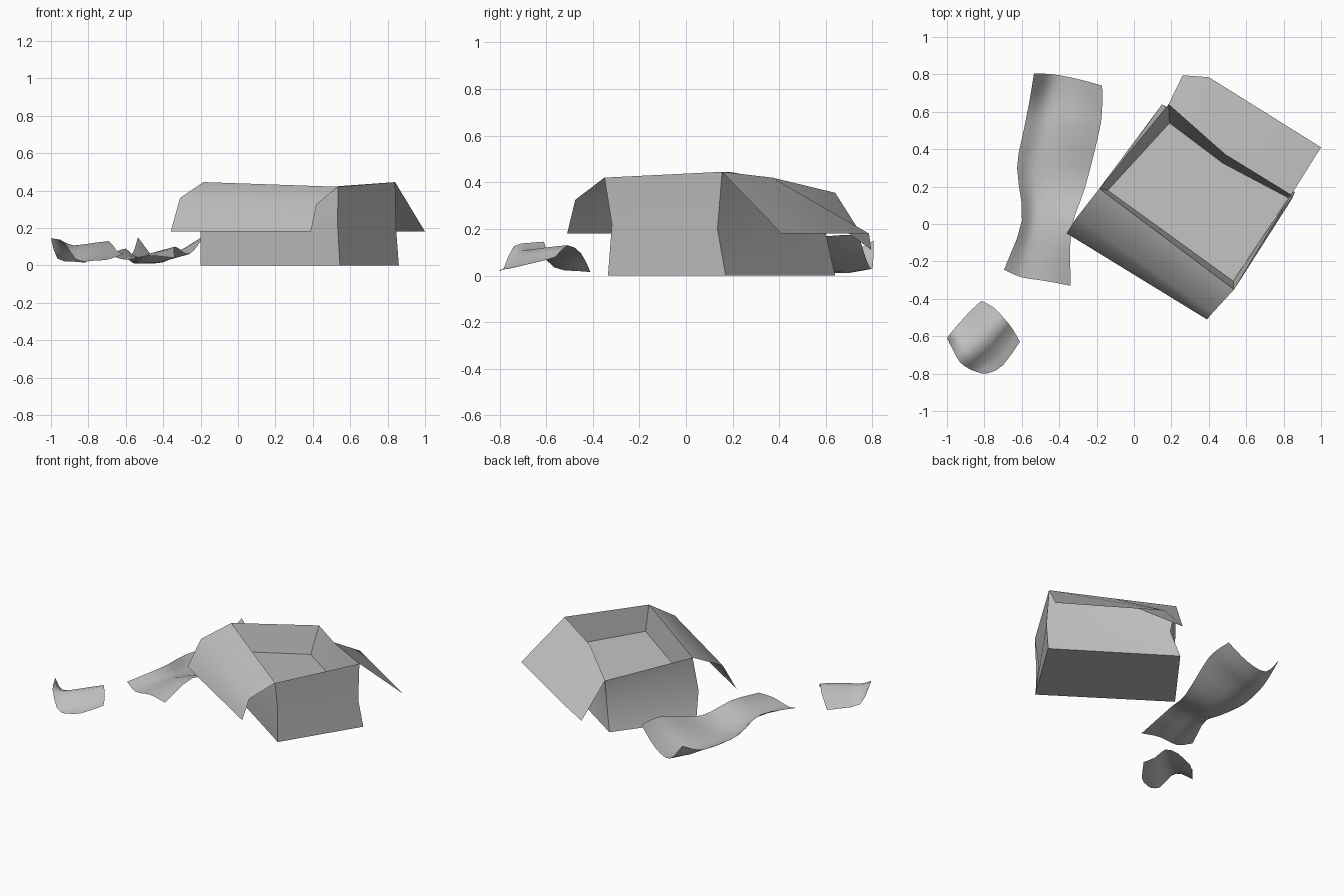
import bpy
import math
from mathutils import Vector

default = bpy.data.objects.get("Cube")
if default:
    bpy.data.objects.remove(default, do_unlink=True)

# One plain grey for everything
GREY = (0.52, 0.52, 0.52, 1)
grey = bpy.data.materials.new("plain grey")
grey.use_nodes = True
grey.diffuse_color = GREY
bsdf = next(n for n in grey.node_tree.nodes if n.type == 'BSDF_PRINCIPLED')
bsdf.inputs["Base Color"].default_value = GREY


def loft(name, rows, closed=False, sharp=30):
    """Skin a sheet over rows of points; closed rows get a bottom."""
    n = len(rows[0])
    verts = [p for row in rows for p in row]
    faces = []
    for r in range(len(rows) - 1):
        for c in range(n if closed else n - 1):
            d = (c + 1) % n
            faces.append((r * n + c, r * n + d, (r + 1) * n + d, (r + 1) * n + c))
    if closed:
        faces.append(tuple(reversed(range(n))))
    mesh = bpy.data.meshes.new(name)
    mesh.from_pydata(verts, [], faces)
    mesh.shade_smooth()
    mesh.set_sharp_from_angle(angle=math.radians(sharp))
    mesh.materials.append(grey)
    obj = bpy.data.objects.new(name, mesh)
    bpy.context.collection.objects.link(obj)
    return obj


def spline(points, steps):
    """Smooth curve passing through every point."""
    pts = [Vector(p) for p in points]
    pts = [2 * pts[0] - pts[1]] + pts + [2 * pts[-1] - pts[-2]]
    out = []
    for a, b, c, d in zip(pts, pts[1:], pts[2:], pts[3:]):
        for i in range(steps):
            t = i / steps
            out.append(b + (c - a) * t / 2
                       + (a - 2.5 * b + 2 * c - d / 2) * t ** 2
                       + (3 * b - 3 * c + d - a) * t ** 3 / 2)
    return out + [pts[-2]]


def cloth(name, near, far, left, right, steps, ripple):
    """Sheet filled between four edges, with a ripple inside."""
    near, far, left, right = (spline(e, steps) for e in (near, far, left, right))
    nu, nv = len(near) - 1, len(left) - 1
    rows = []
    for j in range(nv + 1):
        v = j / nv
        row = []
        for i in range(nu + 1):
            u = i / nu
            p = near[i].lerp(far[i], v) + left[j].lerp(right[j], u)
            p -= near[0].lerp(near[-1], u).lerp(far[0].lerp(far[-1], u), v)
            p.z += ripple(u, v) * math.sin(math.pi * u) * math.sin(math.pi * v)
            p.z = max(p.z, 0.01)
            row.append(p)
        rows.append(row)
    return loft(name, rows, sharp=80)


# Box body: base, slightly bent waist and uneven rim
base = [(-.2, .17, 0), (.545, -.335, 0), (.86, .17, 0), (.505, .405, 0), (.15, .64, 0)]
waist = [(-.2, .145, .2), (.532, -.318, .22), (.845, .135, .2), (.5, .36, .2), (.2, .6, .18)]
rim = [(-.185, .19, .445), (.535, -.35, .42), (.84, .155, .445), (.49, .37, .42), (.185, .64, .355)]
loft("box_body", [base, waist, rim], closed=True, sharp=35)

# Inner lining with a raised floor
floor = [(-.14, .18, .26), (.53, -.305, .25), (.825, .14, .24), (.475, .325, .215), (.19, .54, .19)]
loft("box_lining", [floor, rim], closed=True)

# Front flap folds over and hangs down
loft("front_flap", [
    rim[:2],
    [(-.31, .03, .36), (.42, -.475, .325)],
    [(-.36, -.05, .18), (.39, -.51, .18)],
], sharp=50)

# Back flap slopes outward with a bent corner
loft("back_flap", [
    rim[2:],
    [(1, .41, .18), (.4, .785, .18), (.26, .795, .11)],
], sharp=50)

# Long crumpled cloth
nl, nr = (-.695, -.245, .06), (-.34, -.33, .04)
fl, fr = (-.535, .805, .15), (-.17, .74, .175)
cloth("long_cloth",
      [nl, (-.6, -.285, .03), (-.47, -.305, .05), nr],
      [fl, (-.43, .8, .03), (-.3, .775, .065), fr],
      [nl, (-.6, .02, .09), (-.625, .3, .06), (-.59, .5, .05), (-.56, .65, .07), fl],
      [nr, (-.335, -.03, .1), (-.26, .2, .06), (-.185, .5, .15), (-.17, .62, .17), fr],
      3, lambda u, v: .02 * math.cos(4 * v - 3))

# Small crumpled cloth with lifted corners
west, south = (-1, -.61, .145), (-.81, -.8, .02)
east, north = (-.61, -.63, .06), (-.815, -.41, .015)
cloth("small_cloth",
      [south, (-.77, -.795, .025), (-.7, -.755, .03), east],
      [west, (-.965, -.565, .035), (-.88, -.47, .02), north],
      [south, (-.87, -.78, .035), (-.93, -.74, .125), (-.97, -.67, .14), west],
      [east, (-.65, -.56, .08), (-.69, -.51, .13), (-.745, -.45, .095), north],
      2, lambda u, v: .02)
